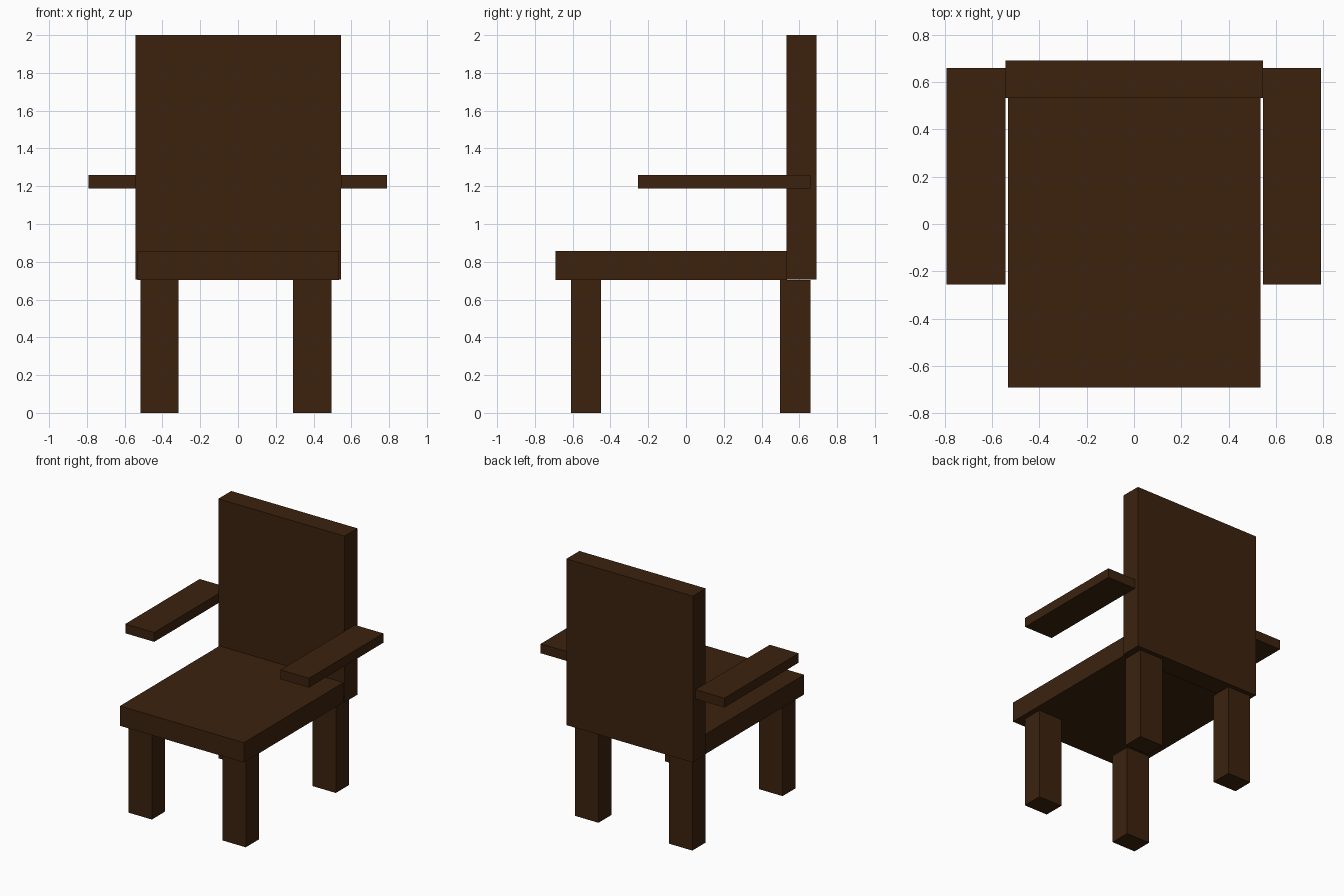
import bpy
import bmesh

if "Cube" in bpy.data.objects:
    bpy.data.objects.remove(bpy.data.objects["Cube"])

wood = bpy.data.materials.new("dark brown wood")
wood.diffuse_color = (0.045, 0.0165, 0.0045, 1.0)
wood.use_nodes = True
wood.node_tree.nodes["Principled BSDF"].inputs["Base Color"].default_value = wood.diffuse_color


def box(name, x, y, z):
    """Box spanning the given (min, max) range on each axis."""
    spans = (x, y, z)
    size = [b - a for a, b in spans]
    centre = [(a + b) / 2 for a, b in spans]
    bm = bmesh.new()
    bmesh.ops.create_cube(bm, size=1)
    bmesh.ops.scale(bm, vec=size, verts=bm.verts)
    mesh = bpy.data.meshes.new(name)
    bm.to_mesh(mesh)
    bm.free()
    mesh.materials.append(wood)
    obj = bpy.data.objects.new(name, mesh)
    obj.location = centre
    bpy.context.collection.objects.link(obj)
    return obj


# Seat and backrest
box("seat", (-0.533, 0.535), (-0.692, 0.535), (0.703, 0.857))
box("backrest", (-0.543, 0.545), (0.533, 0.692), (0.705, 2.0))

# Sides: two legs and one armrest each
sides = {
    "left": ((-0.517, -0.315), (-0.792, -0.543)),
    "right": ((0.292, 0.494), (0.545, 0.79)),
}
for side, (leg_x, arm_x) in sides.items():
    box(f"front_leg_{side}", leg_x, (-0.61, -0.45), (0.0, 0.703))
    box(f"rear_leg_{side}", leg_x, (0.498, 0.66), (0.0, 0.704))
    box(f"armrest_{side}", arm_x, (-0.255, 0.66), (1.187, 1.26))
